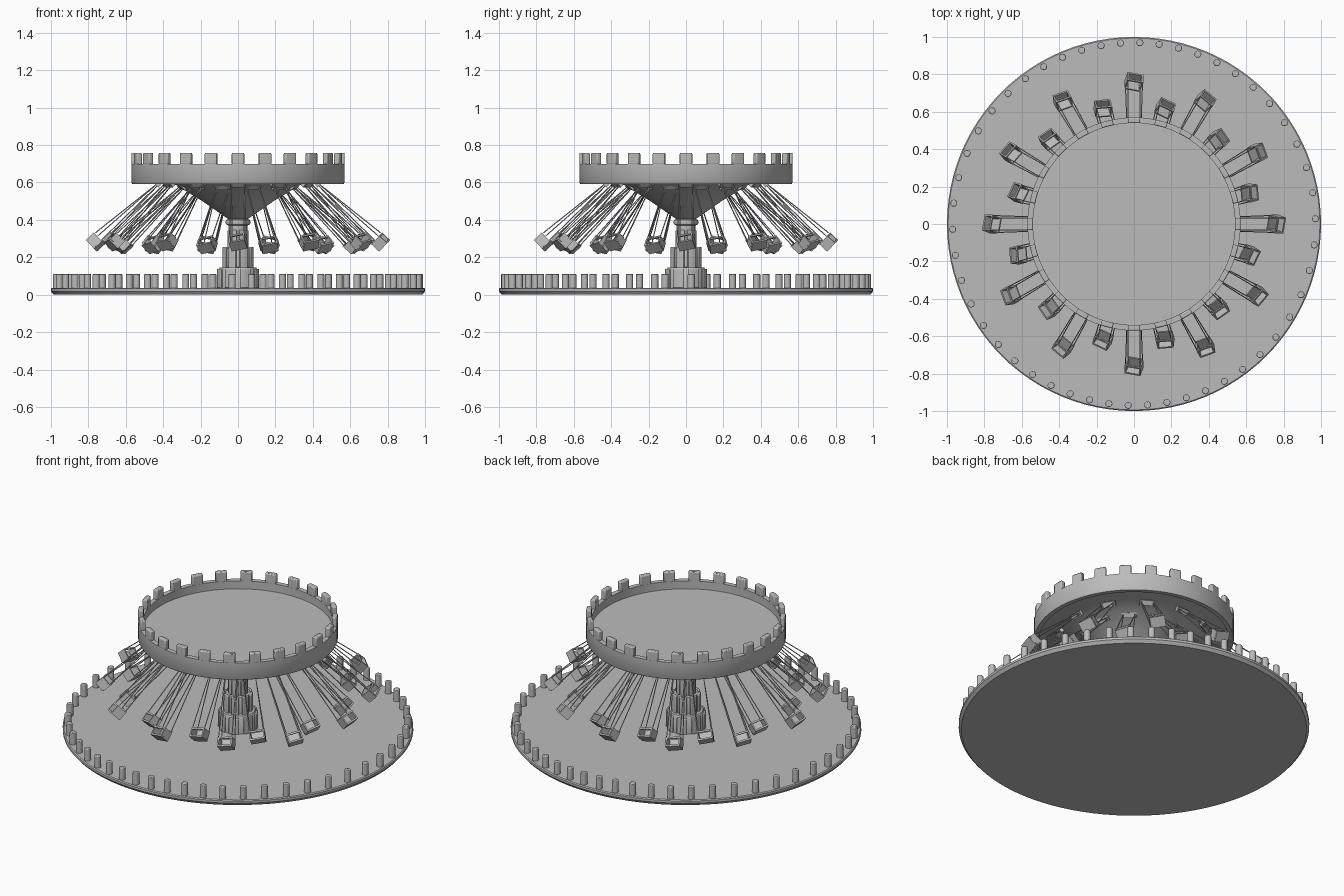
import bpy
import bmesh
from math import sin, cos, pi, radians, atan2
from mathutils import Matrix, Vector

cube = bpy.data.objects.get("Cube")
if cube:
    bpy.data.objects.remove(cube, do_unlink=True)

grey = bpy.data.materials.new("plain_grey")
grey.use_nodes = True
grey.diffuse_color = (0.5, 0.5, 0.5, 1)
grey.node_tree.nodes["Principled BSDF"].inputs["Base Color"].default_value = (0.5, 0.5, 0.5, 1)


def finish(name, bm, bevel=0, smooth=True):
    """Turn a bmesh into a shaded object."""
    bmesh.ops.recalc_face_normals(bm, faces=bm.faces)
    mesh = bpy.data.meshes.new(name)
    bm.to_mesh(mesh)
    bm.free()
    mesh.materials.append(grey)
    obj = bpy.data.objects.new(name, mesh)
    bpy.context.collection.objects.link(obj)
    if bevel:
        mod = obj.modifiers.new("soft_edges", "BEVEL")
        mod.width = bevel
        mod.segments = 2
        mod.limit_method = "ANGLE"
        mod.angle_limit = radians(40)
    if smooth:
        bpy.ops.object.select_all(action="DESELECT")
        obj.select_set(True)
        bpy.context.view_layer.objects.active = obj
        bpy.ops.object.shade_smooth_by_angle(angle=radians(35))
    return obj


def sweep(bm, profile, steps, start=0, span=2 * pi, closed=False):
    """Sweep an (r, z) profile around z, as a full turn or a capped arc."""
    full = span >= 2 * pi - 0.001
    rows = []
    for i in range(steps if full else steps + 1):
        a = start + span * i / steps
        rows.append([bm.verts.new((r * cos(a), r * sin(a), z)) for r, z in profile])
    n = len(profile)
    for i in range(steps):
        p, q = rows[i], rows[(i + 1) % len(rows)]
        for j in range(n if closed else n - 1):
            k = (j + 1) % n
            bm.faces.new((p[j], q[j], q[k], p[k]))
    if not full:
        bm.faces.new(rows[0])
        bm.faces.new(rows[-1])
    elif not closed:
        bm.faces.new([row[0] for row in rows])
        bm.faces.new([row[-1] for row in rows])


def box(bm, size, matrix):
    bmesh.ops.create_cube(bm, size=1, matrix=matrix @ Matrix.Diagonal((*size, 1)))


def rod(bm, a, b, radius, sides=6):
    a, b = Vector(a), Vector(b)
    turn = (b - a).to_track_quat("Z", "Y").to_matrix().to_4x4()
    bmesh.ops.create_cone(bm, cap_ends=True, segments=sides, radius1=radius, radius2=radius,
                          depth=(b - a).length, matrix=Matrix.Translation((a + b) / 2) @ turn)


# Round platform
bm = bmesh.new()
sweep(bm, [(0.985, 0), (0.995, 0.012), (1, 0.018), (1, 0.032), (0.994, 0.037)], 96)
finish("platform", bm)

# Fence posts round the platform rim, a little closer at front and back
bm = bmesh.new()
posts = 50
for i in range(posts):
    t = 2 * pi * (i + 0.2) / posts
    a = t + 0.075 * sin(2 * t)
    x, y = 0.97 * cos(a), 0.97 * sin(a)
    rod(bm, (x, y, 0.03), (x, y, 0.111), 0.019, 14)
finish("fence_posts", bm, 0.004)

# Stepped central column
bm = bmesh.new()
sweep(bm, [(0.107, 0.03), (0.107, 0.13), (0.098, 0.145), (0.075, 0.147), (0.075, 0.24),
           (0.07, 0.25), (0.052, 0.252), (0.052, 0.37), (0.064, 0.376), (0.067, 0.388),
           (0.064, 0.4), (0.052, 0.405), (0.052, 0.43)], 32)
finish("column", bm)

# Raised panels round the column tiers
bm = bmesh.new()
tiers = [(0.102, 0.115, 0.035, 0.137), (0.07, 0.085, 0.14, 0.255), (0.048, 0.058, 0.25, 0.345)]
for r0, r1, z0, z1 in tiers:
    for i in range(8):
        sweep(bm, [(r0, z0), (r1, z0), (r1, z1), (r0, z1)], 4,
              2 * pi * (i + 0.15) / 8, 2 * pi * 0.7 / 8, True)
finish("column_panels", bm, 0.004)

# Canopy: funnel underside with a flat deck on top
bm = bmesh.new()
sweep(bm, [(0.05, 0.405), (0.06, 0.41), (0.19, 0.5), (0.34, 0.592), (0.45, 0.61),
           (0.545, 0.615), (0.545, 0.65)], 96)
finish("canopy", bm)

# Parapet wall with battlements
bm = bmesh.new()
sweep(bm, [(0.54, 0.593), (0.566, 0.593), (0.57, 0.6), (0.57, 0.7), (0.54, 0.7)], 96, closed=True)
finish("parapet", bm)
bm = bmesh.new()
teeth = 24
for i in range(teeth):
    w = radians(6.8)
    sweep(bm, [(0.54, 0.695), (0.57, 0.695), (0.57, 0.758), (0.54, 0.758)], 4,
          2 * pi * i / teeth - w / 2, w, True)
finish("battlements", bm, 0.006)

# One swing hanging along local -z: bracket, four chains and a chair
LENGTH = 0.45
bm = bmesh.new()
box(bm, (0.03, 0.085, 0.02), Matrix.Translation((0, 0, 0.002)))
chair = Matrix.Translation((0, 0, -LENGTH)) @ Matrix.Rotation(radians(-15), 4, "Z")
for side in (-1, 1):
    for end in (-1, 1):
        foot = chair @ Vector((end * 0.026, side * 0.04, 0.03))
        rod(bm, (end * 0.004, side * 0.034, 0), foot, 0.0028)
    # side panel
    box(bm, (0.062, 0.008, 0.05), chair @ Matrix.Translation((0, side * 0.04, 0)))
# seat, backrest and lap bar
box(bm, (0.064, 0.086, 0.01), chair @ Matrix.Translation((0, 0, -0.028)))
box(bm, (0.008, 0.084, 0.062), chair @ Matrix.Translation((-0.03, 0, 0.002)))
box(bm, (0.008, 0.084, 0.01), chair @ Matrix.Translation((0.028, 0, 0.02)))
swing = finish("outer_swing", bm, smooth=False)

# Outer and inner rows of swings, flung outwards
tilt = Matrix.Rotation(-atan2(0.33, 0.305), 4, "Y")
rows = [("outer_swing", 0.43, 0.59, 0), ("inner_swing", 0.31, 0.575, 0.5)]
for name, radius, height, offset in rows:
    for i in range(12):
        if name == "outer_swing" and i == 0:
            obj = swing
        else:
            obj = bpy.data.objects.new(name, swing.data)
            bpy.context.collection.objects.link(obj)
        obj.matrix_world = (Matrix.Rotation(2 * pi * (i + offset) / 12, 4, "Z")
                            @ Matrix.Translation((radius, 0, height)) @ tilt)
